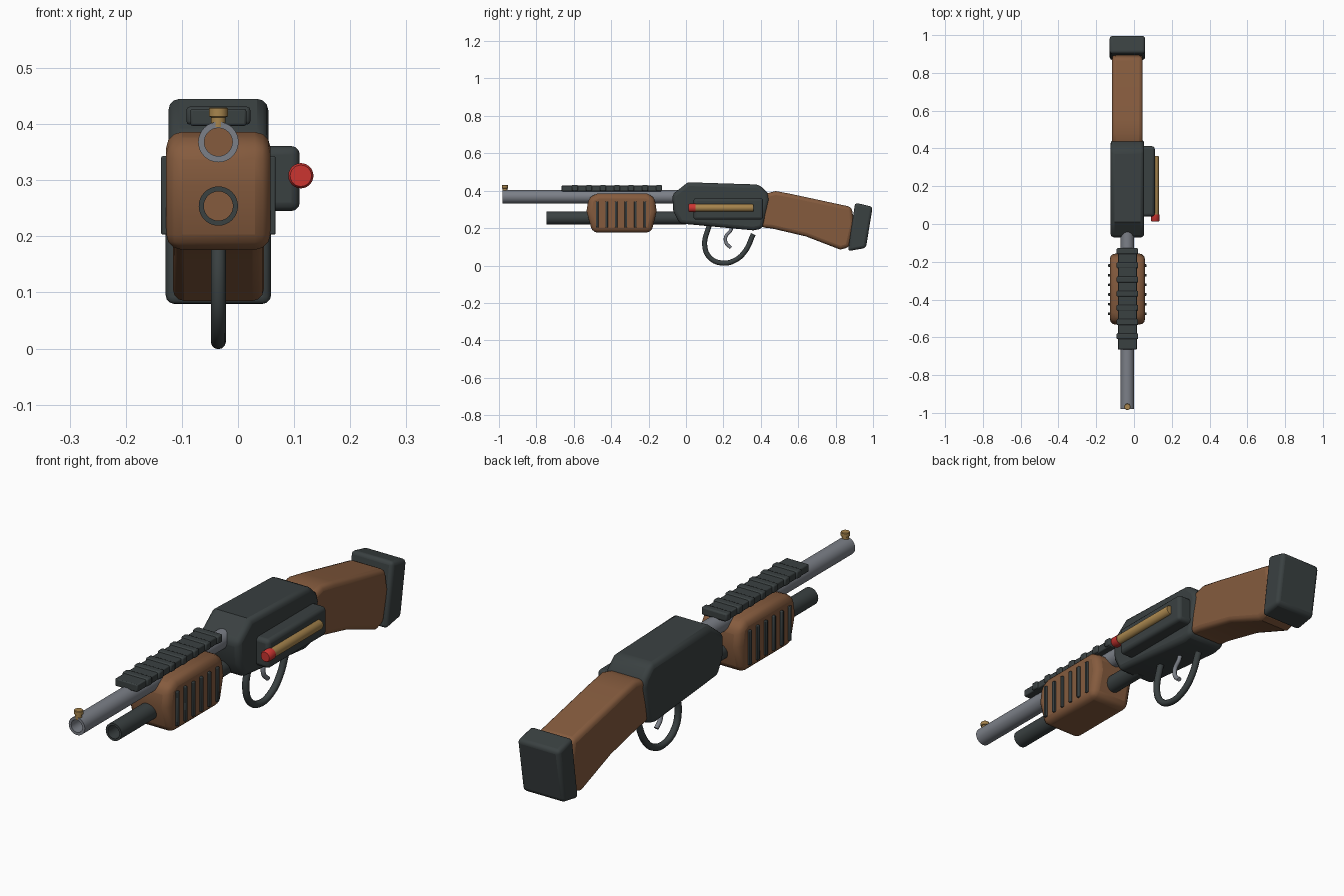
import bpy, bmesh, math
from mathutils import Vector

if "Cube" in bpy.data.objects:
    bpy.data.objects.remove(bpy.data.objects["Cube"])

CX = -0.035  # centre plane of the body


def material(name, rgb):
    m = bpy.data.materials.new(name)
    m.diffuse_color = (*rgb, 1)
    m.use_nodes = True
    m.node_tree.nodes["Principled BSDF"].inputs["Base Color"].default_value = m.diffuse_color
    return m


DARK = material("dark_metal", (0.042, 0.052, 0.053))
WOOD = material("brown_wood", (0.235, 0.105, 0.048))
STEEL = material("grey_steel", (0.20, 0.215, 0.245))
BRASS = material("brass", (0.39, 0.235, 0.075))
RED = material("red_plastic", (0.60, 0.035, 0.03))


def finish(bm, name, mat, bevel=0, segments=3):
    bmesh.ops.recalc_face_normals(bm, faces=bm.faces)
    me = bpy.data.meshes.new(name)
    bm.to_mesh(me)
    bm.free()
    ob = bpy.data.objects.new(name, me)
    bpy.context.collection.objects.link(ob)
    me.materials.append(mat)
    if bevel:
        mod = ob.modifiers.new("bevel", "BEVEL")
        mod.width, mod.segments = bevel, segments
        mod.limit_method, mod.angle_limit = "ANGLE", math.radians(40)
    bpy.ops.object.select_all(action="DESELECT")
    ob.select_set(True)
    bpy.context.view_layer.objects.active = ob
    bpy.ops.object.shade_smooth_by_angle(angle=math.radians(35))
    return ob


def slab(name, profile, half, mat, bevel):
    """Side profile of (y, z) points extruded across x."""
    bm = bmesh.new()
    face = bm.faces.new([bm.verts.new((CX - half, y, z)) for y, z in profile])
    new = bmesh.ops.extrude_face_region(bm, geom=[face])["geom"]
    for v in new:
        if isinstance(v, bmesh.types.BMVert):
            v.co.x += 2 * half
    return finish(bm, name, mat, bevel)


def box(name, lo, hi, mat, bevel=0, segments=2):
    bm = bmesh.new()
    bmesh.ops.create_cube(bm, size=1)
    for v in bm.verts:
        v.co = [a + (b - a) * (c + 0.5) for a, b, c in zip(lo, hi, v.co)]
    return finish(bm, name, mat, bevel, segments)


def lathe(name, rings, centre, axis, mat, n=32):
    """Rings of (radius, distance along axis); radius 0 caps nothing."""
    bm = bmesh.new()
    loops = []
    for r, d in rings:
        loop = []
        for i in range(n):
            a = math.tau * i / n
            u, w = r * math.cos(a), r * math.sin(a)
            co = (u, d, w) if axis == "Y" else (u, w, d)
            loop.append(bm.verts.new(Vector(centre) + Vector(co)))
        loops.append(loop)
    for p, q in zip(loops, loops[1:]):
        for i in range(n):
            j = (i + 1) % n
            bm.faces.new((p[i], p[j], q[j], q[i]))
    bm.faces.new(loops[0])
    bm.faces.new(loops[-1])
    return finish(bm, name, mat)


def rod(name, points, radius, mat):
    """Round bar following a smooth path of (y, z) points."""
    cu = bpy.data.curves.new(name, "CURVE")
    cu.dimensions = "3D"
    cu.bevel_depth, cu.bevel_resolution, cu.resolution_u = radius, 4, 8
    cu.use_fill_caps = True
    sp = cu.splines.new("BEZIER")
    sp.bezier_points.add(len(points) - 1)
    for bp, (y, z) in zip(sp.bezier_points, points):
        bp.co = (CX, y, z)
        bp.handle_left_type = bp.handle_right_type = "AUTO"
    ob = bpy.data.objects.new(name, cu)
    bpy.context.collection.objects.link(ob)
    cu.materials.append(mat)


# Hollow barrel, lower tube and front bead
lathe("barrel", [(0.025, -0.6), (0.025, -0.98), (0.036, -0.98), (0.036, 0.0)],
      (CX, 0, 0.368), "Y", STEEL)
lathe("lower_tube", [(0.026, -0.56), (0.026, -0.745), (0.035, -0.745), (0.035, 0.0)],
      (CX, 0, 0.254), "Y", DARK)
lathe("barrel_bore", [(0.026, -0.62), (0.026, -0.6)], (CX, 0, 0.368), "Y", WOOD)
lathe("tube_bore", [(0.027, -0.58), (0.027, -0.56)], (CX, 0, 0.254), "Y", WOOD)
lathe("front_bead", [(0.013, 0.395), (0.013, 0.412), (0.017, 0.414), (0.017, 0.428), (0.015, 0.43)],
      (CX, -0.968, 0), "Z", BRASS, 20)

# Top rail with crosswise teeth
box("top_rail", (CX - 0.05, -0.665, 0.397), (CX + 0.05, -0.13, 0.427), DARK, 0.004)
for i in range(7):
    y = -0.61 + i * 0.075
    box("rail_tooth", (CX - 0.057, y, 0.399), (CX + 0.057, y + 0.032, 0.431), DARK, 0.006)

# Forearm grip and its side ribs
slab("forearm", [(-0.50, 0.176), (-0.185, 0.176), (-0.157, 0.29), (-0.168, 0.365),
                 (-0.21, 0.386), (-0.47, 0.386), (-0.52, 0.365), (-0.532, 0.29)],
     0.093, WOOD, 0.028)
for i in range(6):
    y = -0.475 + i * 0.051
    for s in (-1, 1):
        x = CX + s * 0.093
        box("grip_rib", (x - 0.009, y - 0.007, 0.203), (x + 0.009, y + 0.007, 0.343), DARK, 0.003)

# Receiver
slab("receiver", [(-0.035, 0.225), (0.36, 0.188), (0.41, 0.198), (0.447, 0.355),
                  (0.435, 0.39), (0.39, 0.433), (0.01, 0.445), (-0.073, 0.38), (-0.068, 0.29)],
     0.089, DARK, 0.02)

# Stock and butt pad
slab("stock", [(0.40, 0.205), (0.46, 0.198), (0.64, 0.156), (0.825, 0.085), (0.872, 0.098),
               (0.90, 0.225), (0.885, 0.313), (0.56, 0.383), (0.48, 0.398), (0.41, 0.38)],
     0.081, WOOD, 0.02)
slab("butt_pad", [(0.866, 0.077), (0.962, 0.094), (0.998, 0.314), (0.904, 0.336)],
     0.094, DARK, 0.015)

# Side carrier with a spare cartridge
box("side_carrier", (0.03, 0.04, 0.245), (0.11, 0.412, 0.361), DARK, 0.015, 3)
lathe("cartridge_case", [(0.02, 0.045), (0.02, 0.355), (0.018, 0.36)], (0.112, 0, 0.308), "Y", BRASS, 24)
lathe("cartridge_tip", [(0.019, 0.013), (0.0225, 0.018), (0.0225, 0.05)], (0.112, 0, 0.308), "Y", RED, 24)

# Trigger and guard
rod("trigger_guard", [(0.135, 0.24), (0.118, 0.195), (0.10, 0.11), (0.125, 0.045), (0.19, 0.0135),
                      (0.26, 0.027), (0.315, 0.075), (0.36, 0.168)], 0.0135, DARK)
rod("trigger", [(0.25, 0.22), (0.237, 0.185), (0.213, 0.155), (0.215, 0.12), (0.24, 0.095)], 0.009, STEEL)
